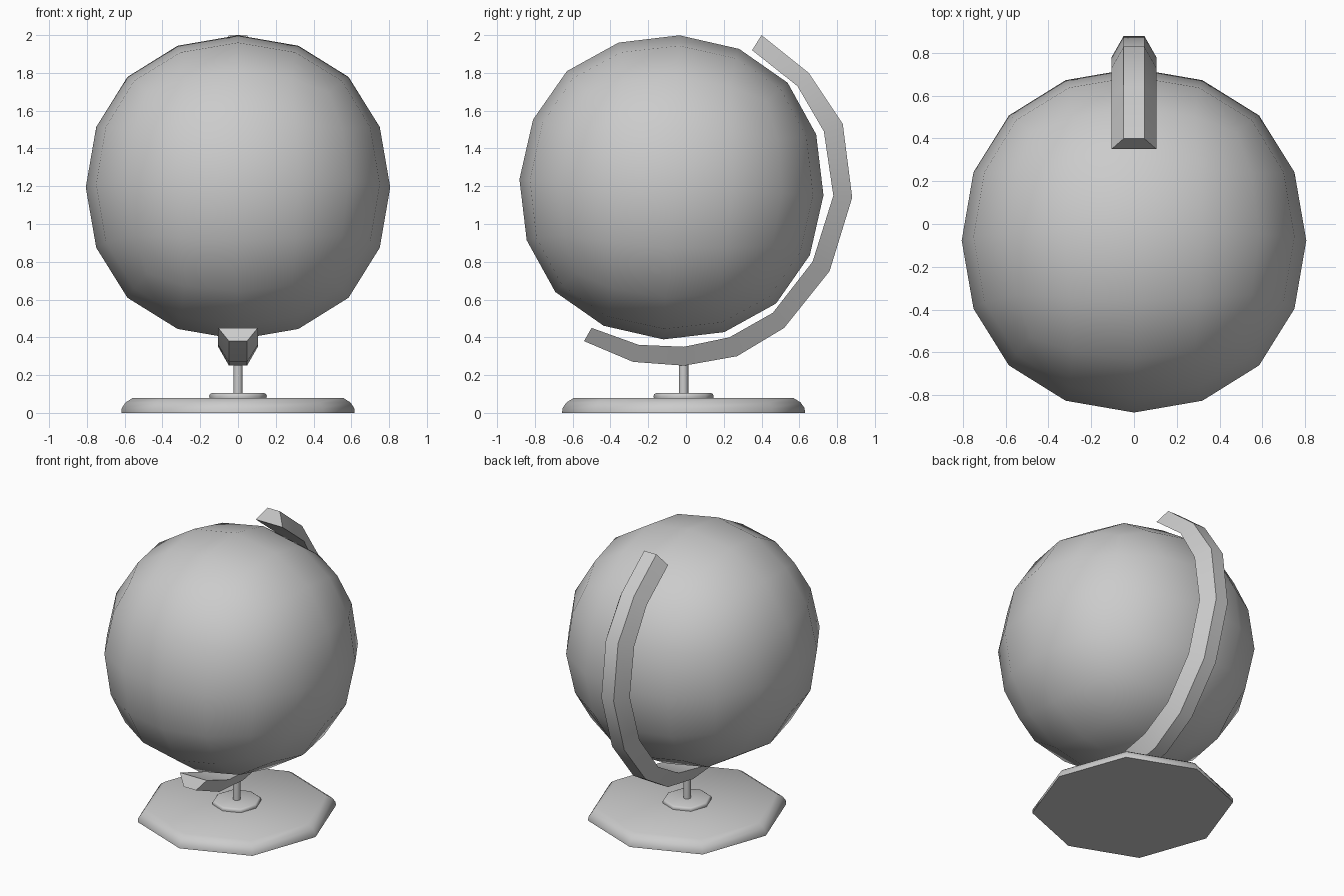
import bpy, bmesh, math

default_cube = bpy.data.objects.get("Cube")
if default_cube:
    bpy.data.objects.remove(default_cube, do_unlink=True)

SMOOTH_ANGLE = math.radians(50)
STAND_Y = -0.013


def make_material(name, colour):
    material = bpy.data.materials.new(name)
    material.use_nodes = True
    material.diffuse_color = colour
    material.node_tree.nodes["Principled BSDF"].inputs["Base Color"].default_value = colour
    return material


grey = make_material("plain grey", (0.6, 0.6, 0.6, 1))


def finish(obj):
    """Give an object its colour and smooth shading with sharp edges kept."""
    obj.data.materials.clear()
    obj.data.materials.append(grey)
    bpy.ops.object.select_all(action="DESELECT")
    obj.select_set(True)
    bpy.context.view_layer.objects.active = obj
    bpy.ops.object.shade_smooth_by_angle(angle=SMOOTH_ANGLE)


def loft(name, rings):
    """Skin a list of equally sized point rings and cap both ends."""
    bm = bmesh.new()
    loops = [[bm.verts.new(p) for p in ring] for ring in rings]
    count = len(loops[0])
    for low, high in zip(loops, loops[1:]):
        for i in range(count):
            j = (i + 1) % count
            bm.faces.new((low[i], low[j], high[j], high[i]))
    bm.faces.new(loops[0])
    bm.faces.new(loops[-1])
    bmesh.ops.recalc_face_normals(bm, faces=bm.faces)
    mesh = bpy.data.meshes.new(name)
    bm.to_mesh(mesh)
    bm.free()
    obj = bpy.data.objects.new(name, mesh)
    bpy.context.collection.objects.link(obj)
    finish(obj)
    return obj


def octagon(size, z):
    """Eight-sided ring, a little longer front to back."""
    ring = []
    for i in range(8):
        a = i * math.pi / 4
        bulge = 1.03 if i % 2 else 1
        ring.append((0.96 * size * bulge * math.cos(a),
                     STAND_Y + size * bulge * math.sin(a), z))
    return ring


def turned(name, profile):
    return loft(name, [octagon(size, z) for size, z in profile])


# Stand: base plate, collar and post
turned("base_plate", [(0.643, 0), (0.641, 0.025), (0.62, 0.055), (0.58, 0.08)])
turned("base_collar", [(0.157, 0.075), (0.159, 0.09), (0.155, 0.1), (0.145, 0.105)])
turned("post", [(0.025, 0.1), (0.025, 0.3)])

# Curved arm: trapezoid section, wide towards the ball
outer = [(0.4, 2), (0.65, 1.8), (0.83, 1.53), (0.88, 1.14), (0.76, 0.75),
         (0.52, 0.45), (0.27, 0.3), (-0.01, 0.25), (-0.28, 0.27), (-0.54, 0.38)]
inner = [(0.35, 1.92), (0.59, 1.73), (0.73, 1.49), (0.78, 1.15), (0.67, 0.8),
         (0.46, 0.53), (0.23, 0.4), (-0.01, 0.35), (-0.25, 0.36), (-0.5, 0.45)]
WIDE, NARROW = 0.105, 0.048
loft("curved_arm", [
    [(-WIDE, *i), (WIDE, *i), (NARROW, *o), (-NARROW, *o)]
    for i, o in zip(inner, outer)
])

# Ball: rounded cube, slightly tilted
bpy.ops.mesh.primitive_cube_add(size=1.92, location=(0, -0.077, 1.194),
                                rotation=(math.radians(-3), 0, 0))
ball = bpy.context.object
ball.name = "ball"
rounding = ball.modifiers.new("rounding", "SUBSURF")
rounding.levels = rounding.render_levels = 2
bpy.ops.object.modifier_apply(modifier=rounding.name)
finish(ball)
